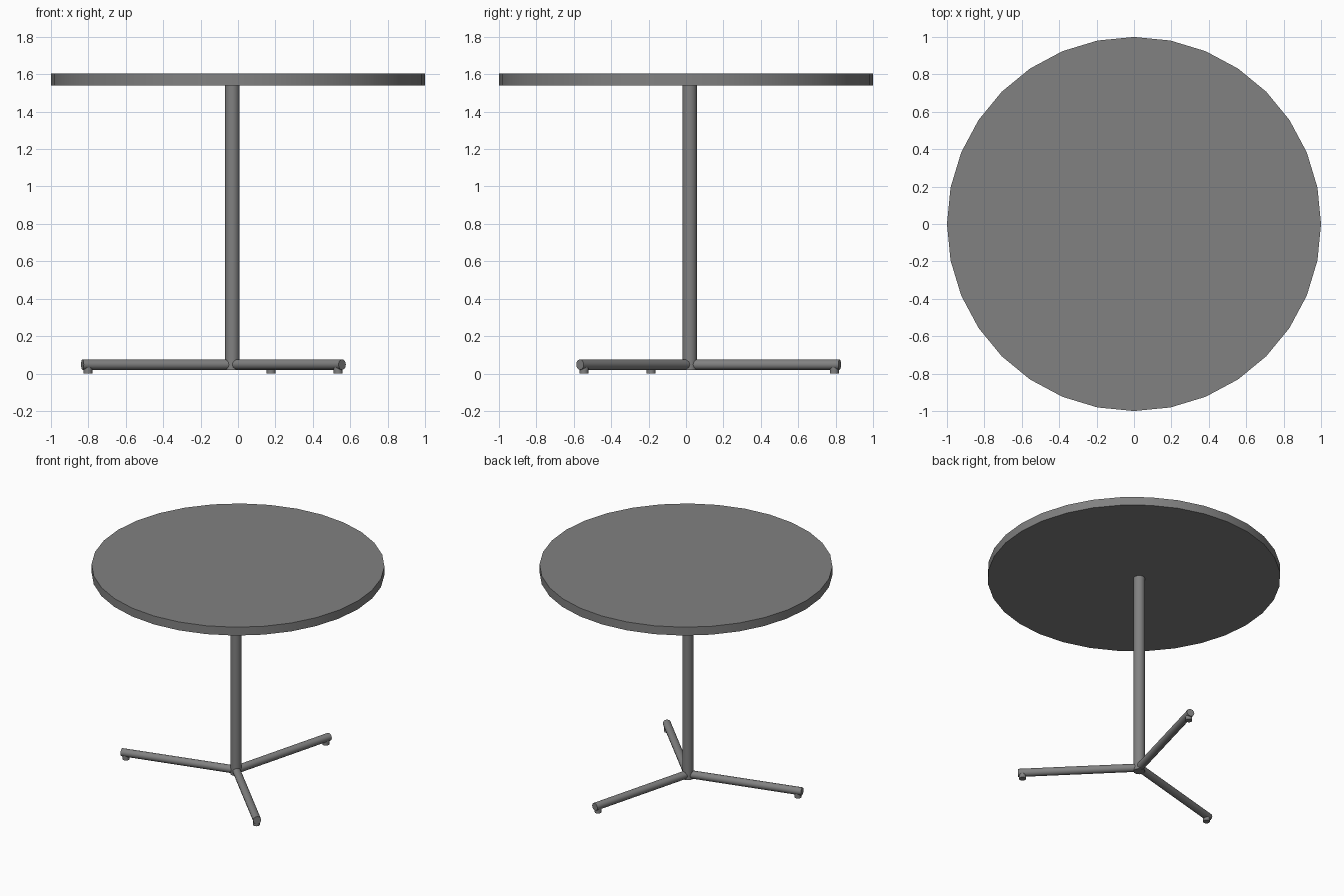
import bpy
import math
from mathutils import Vector

cube = bpy.data.objects.get("Cube")
if cube:
    bpy.data.objects.remove(cube, do_unlink=True)

# One grey finish for the whole table
grey = bpy.data.materials.new("grey_metal")
grey.use_nodes = True
colour = (0.22, 0.22, 0.22, 1)
grey.diffuse_color = colour
grey.node_tree.nodes["Principled BSDF"].inputs["Base Color"].default_value = colour


def rod(name, start, end, radius, sides):
    """Capped cylinder between two points."""
    start, end = Vector(start), Vector(end)
    axis = end - start
    bpy.ops.mesh.primitive_cylinder_add(
        vertices=sides, radius=radius, depth=axis.length,
        location=(start + end) / 2,
        rotation=axis.to_track_quat("Z", "Y").to_euler())
    obj = bpy.context.object
    obj.name = name
    obj.data.materials.append(grey)
    bpy.ops.object.shade_smooth_by_angle(angle=math.radians(50))
    return obj


# The post stands slightly off the centre of the top
hub = Vector((-0.03, 0.02, 0))
up = Vector((0, 0, 1))

rod("table_top", up * 1.54, up * 1.603, 1.0, 32)
rod("post", hub + up * 0.018, hub + up * 1.54, 0.039, 16)

# Three legs spread evenly, each with a small foot near its tip
for name, angle in (("back", 75), ("right", 195), ("left", 315)):
    a = math.radians(angle)
    out = Vector((math.cos(a), math.sin(a), 0))
    rod(name + "_leg", hub + up * 0.048, hub + out * 0.83 + up * 0.048, 0.028, 12)
    rod(name + "_foot", hub + out * 0.8, hub + out * 0.8 + up * 0.04, 0.024, 12)
